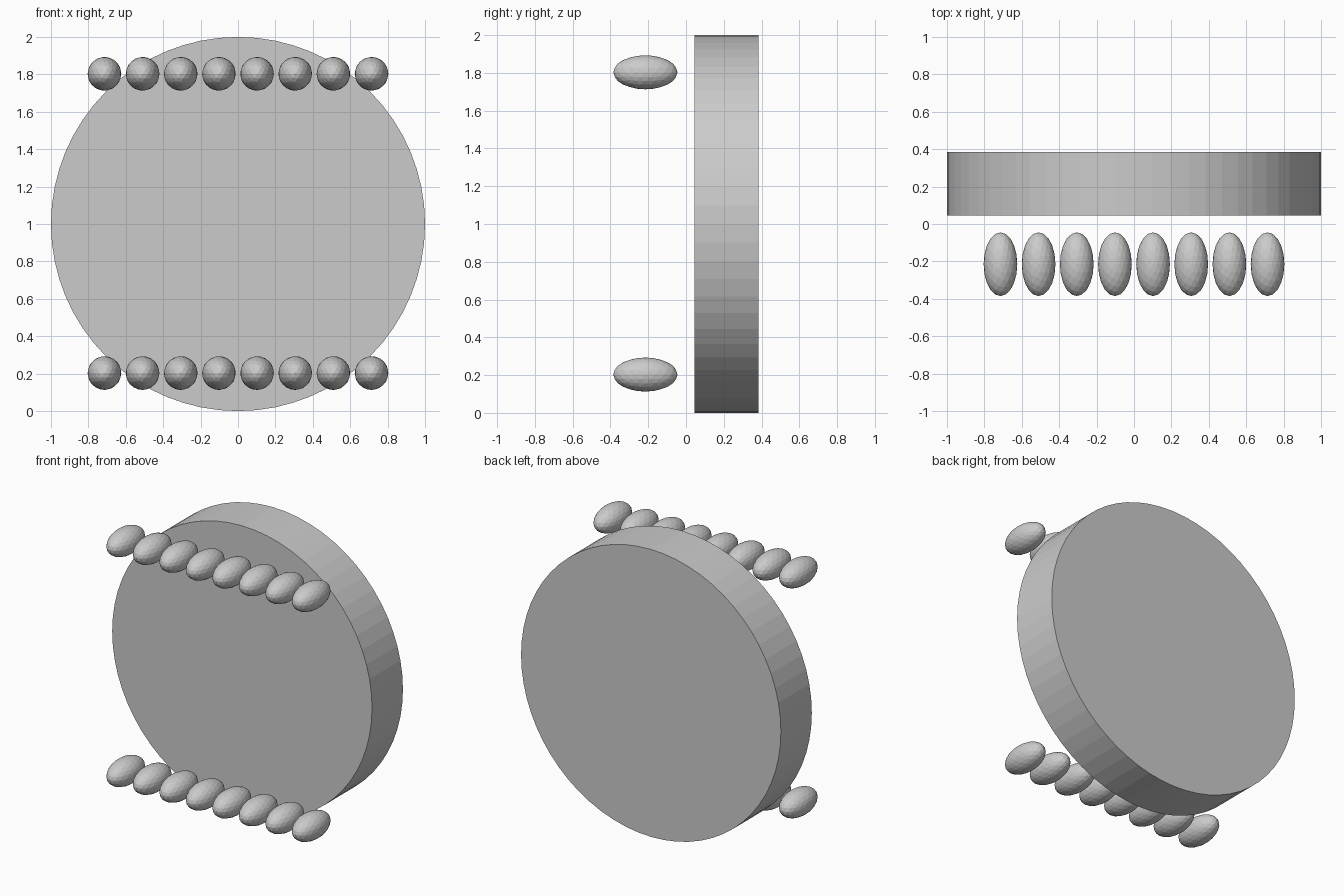
import bpy
from math import pi

if "Cube" in bpy.data.objects:
    bpy.data.objects.remove(bpy.data.objects["Cube"])

COUNT = 8          # beads per row
SPACING = 0.204    # distance between bead centres

# Large upright disc at the back
bpy.ops.mesh.primitive_cylinder_add(vertices=64, radius=1.0, depth=0.34,
                                    location=(0, 0.215, 1.0),
                                    rotation=(pi / 2, 0, 0))
bpy.context.object.name = "disc"


def bead(name, x, z):
    """Faceted egg-shaped bead stretched front to back."""
    bpy.ops.mesh.primitive_ico_sphere_add(subdivisions=3, radius=1.0,
                                          location=(x, -0.215, z))
    obj = bpy.context.object
    obj.name = name
    obj.scale = (0.09, 0.17, 0.09)
    bpy.ops.object.shade_flat()


# Upper and lower rows of beads in front of the disc
for row, z in (("upper", 1.803), ("lower", 0.203)):
    for i in range(COUNT):
        bead(f"{row}_bead_{i + 1}", (i - (COUNT - 1) / 2) * SPACING, z)
